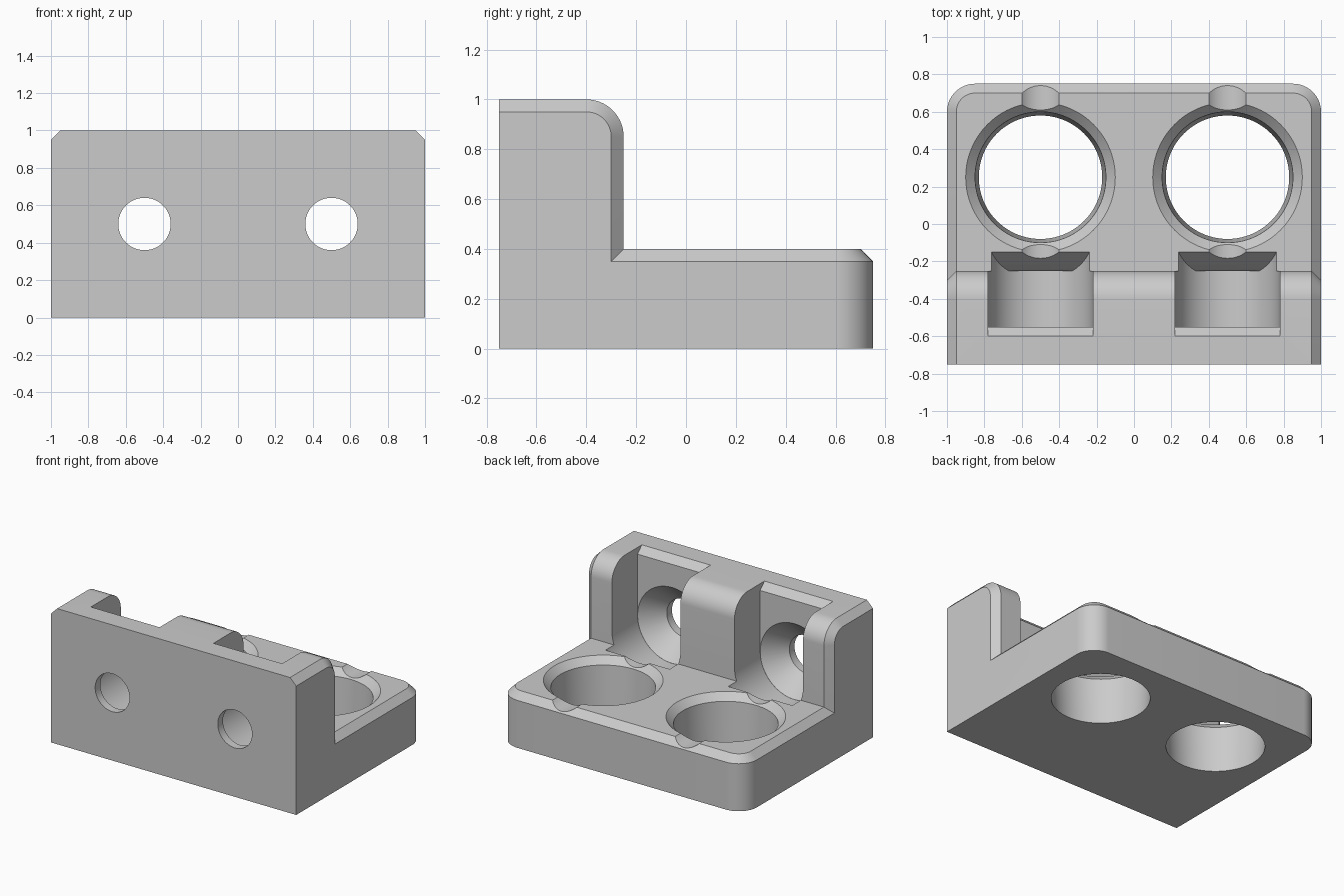
import bpy, bmesh
from math import sin, cos, pi, radians, sqrt

if "Cube" in bpy.data.objects:
    bpy.data.objects.remove(bpy.data.objects["Cube"])

# Single flat grey
grey = bpy.data.materials.new("plain_grey")
grey.use_nodes = True
colour = (0.6, 0.6, 0.6, 1)
grey.diffuse_color = colour
grey.node_tree.nodes["Principled BSDF"].inputs["Base Color"].default_value = colour


def loft(name, rings):
    """Closed solid skinned through rings with equal point counts."""
    bm = bmesh.new()
    loops = [[bm.verts.new(p) for p in ring] for ring in rings]
    n = len(loops[0])
    for a, b in zip(loops, loops[1:]):
        for i in range(n):
            j = (i + 1) % n
            bm.faces.new((a[i], a[j], b[j], b[i]))
    bm.faces.new(loops[0])
    bm.faces.new(loops[-1])
    bmesh.ops.recalc_face_normals(bm, faces=bm.faces)
    mesh = bpy.data.meshes.new(name)
    bm.to_mesh(mesh)
    bm.free()
    obj = bpy.data.objects.new(name, mesh)
    bpy.context.collection.objects.link(obj)
    obj.data.materials.append(grey)
    return obj


def combine(target, tool, operation):
    mod = target.modifiers.new(tool.name, 'BOOLEAN')
    mod.operation = operation
    mod.solver = 'EXACT'
    mod.object = tool
    bpy.context.view_layer.objects.active = target
    bpy.ops.object.modifier_apply(modifier=mod.name)
    bpy.data.objects.remove(tool)


def arc(cx, cy, r, start, end, steps=16):
    for i in range(steps + 1):
        a = radians(start + (end - start) * i / steps)
        yield cx + r * cos(a), cy + r * sin(a)


def circle(r):
    return list(arc(0, 0, r, 0, 360, 80))[:-1]


# Base plate: rounded back corners, chamfered top on sides and back
def base_ring(z, inset):
    r = 0.15 - inset
    edge = 1 - inset
    plan = [(-edge, -0.75), (edge, -0.75)]
    plan += list(arc(0.85, 0.6, r, 0, 90)) + list(arc(-0.85, 0.6, r, 90, 180))
    return [(x, y, z) for x, y in plan]


body = loft("bracket_body", [base_ring(0, 0), base_ring(0.35, 0), base_ring(0.4, 0.05)])


# Upright wall: rounded top back edge, chamfered ends
def wall_ring(x, inset):
    side = [(-0.75, 0.1), (-0.25 - inset, 0.1)]
    side += list(arc(-0.4, 0.85, 0.15 - inset, 0, 90)) + [(-0.75, 1 - inset)]
    return [(x, y, z) for y, z in side]


wall = loft("wall", [wall_ring(-1, 0.05), wall_ring(-0.95, 0),
                     wall_ring(0.95, 0), wall_ring(1, 0.05)])
combine(body, wall, 'UNION')


# Screw head pocket: straight sides over a round floor, with a sloped exit
def pocket_ring(cx, z):
    w = 0.28 if z >= 0.5 else sqrt(max(0.28 ** 2 - (0.5 - z) ** 2, 1e-6))
    front = -0.55 - max(0, z - 0.95)
    back = min(0, max(-0.25, -0.15 + (z - 0.4) / 1.2))
    return [(cx - w, front, z), (cx + w, front, z), (cx + w, back, z), (cx - w, back, z)]


levels = [1.05, 0.95] + [0.5 - 0.28 * sin(i * pi / 48) for i in range(24)] + [0.2201]

for cx in (-0.5, 0.5):
    combine(body, loft("pocket", [pocket_ring(cx, z) for z in levels]), 'DIFFERENCE')

    # Countersunk screw hole whose bore also grooves the base top
    steps = [(-1, 0.14), (-0.69, 0.14), (-0.55, 0.2795), (-0.45, 0.14), (1, 0.14)]
    screw = loft("screw_hole", [[(cx + u, y, 0.5 + v) for u, v in circle(r)] for y, r in steps])
    combine(body, screw, 'DIFFERENCE')

    # Slightly tapered vertical bore with a chamfered rim
    steps = [(-0.1, 0.325), (0, 0.33), (0.35, 0.35), (0.4, 0.4), (0.5, 0.5)]
    bore = loft("bore", [[(cx + u, 0.25 + v, z) for u, v in circle(r)] for z, r in steps])
    combine(body, bore, 'DIFFERENCE')

# Tidy coplanar seams and shade curved faces smooth
bm = bmesh.new()
bm.from_mesh(body.data)
bmesh.ops.remove_doubles(bm, verts=bm.verts, dist=0.0002)
bmesh.ops.dissolve_limit(bm, angle_limit=radians(0.5), verts=bm.verts, edges=bm.edges)
bm.to_mesh(body.data)
bm.free()
for poly in body.data.polygons:
    poly.material_index = 0
bpy.ops.object.select_all(action='DESELECT')
body.select_set(True)
bpy.context.view_layer.objects.active = body
bpy.ops.object.shade_smooth_by_angle(angle=radians(20))
